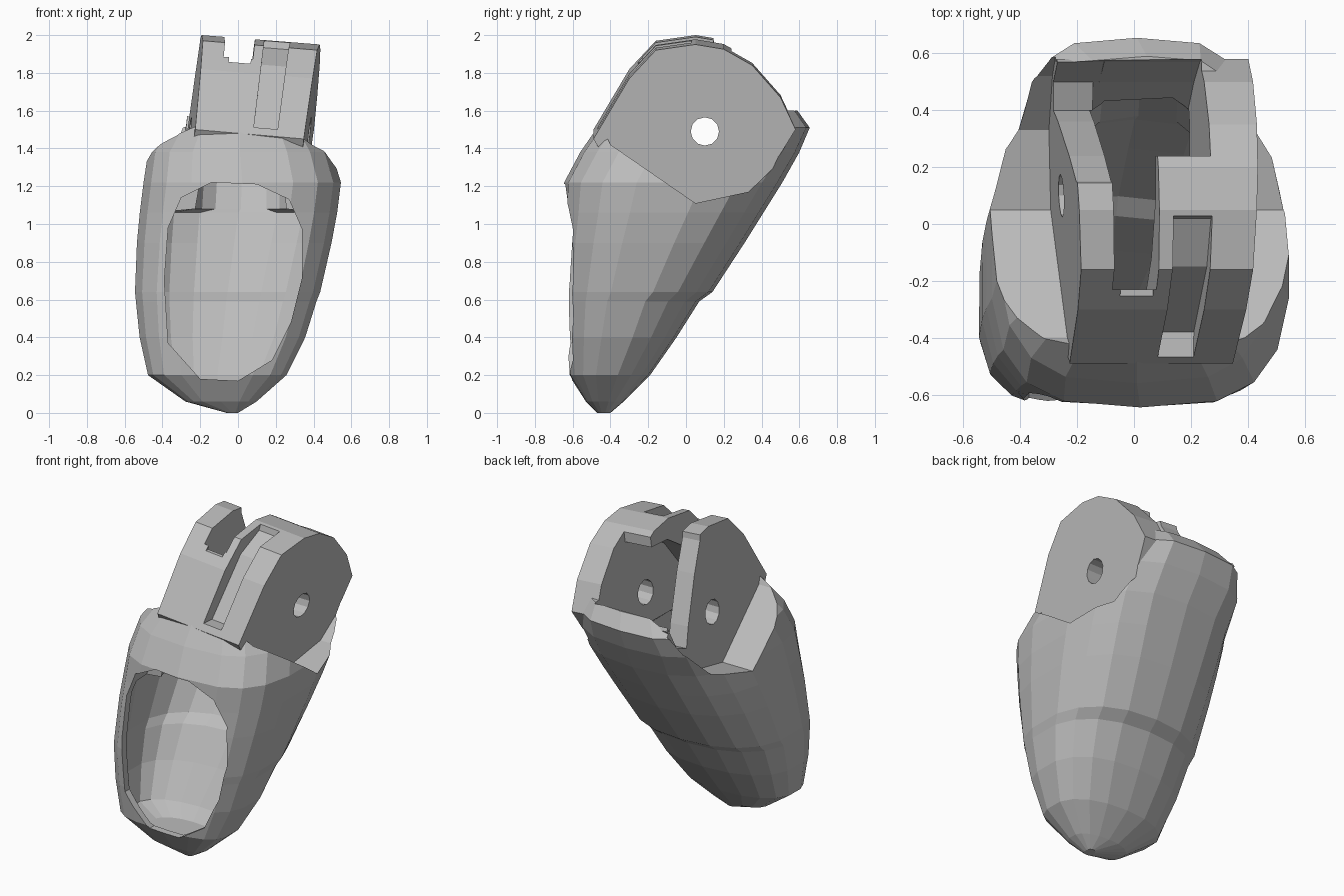
import bpy
import bmesh
import math

if "Cube" in bpy.data.objects:
    bpy.data.objects.remove(bpy.data.objects["Cube"], do_unlink=True)

grey = bpy.data.materials.new("plain grey")
grey.use_nodes = True
grey.diffuse_color = (0.5, 0.5, 0.5, 1)
grey.node_tree.nodes["Principled BSDF"].inputs["Base Color"].default_value = (0.5, 0.5, 0.5, 1)


def loft(name, rings):
    """Join rings of points into a closed solid."""
    bm = bmesh.new()
    loops = [[bm.verts.new(p) for p in ring] for ring in rings]
    n = len(loops[0])
    for a, b in zip(loops, loops[1:]):
        for i in range(n):
            j = (i + 1) % n
            bm.faces.new((a[i], a[j], b[j], b[i]))
    bm.faces.new(loops[0])
    bm.faces.new(loops[-1])
    bmesh.ops.recalc_face_normals(bm, faces=bm.faces)
    mesh = bpy.data.meshes.new(name)
    bm.to_mesh(mesh)
    bm.free()
    mesh.materials.append(grey)
    ob = bpy.data.objects.new(name, mesh)
    bpy.context.collection.objects.link(ob)
    return ob


def lean(x, y, z):
    """Fork leans sideways, widens to the back and drops to its left."""
    drop = 0.08 * (min(max(x, -0.25), 0.37) + 0.25)
    return (0.07 + (x - 0.07) * (1 + 0.15 * y) + 0.12 * (z - 1.5), y, z - drop)


def side_prism(name, profile, x0, x1):
    """Extrude a (y, z) profile across x."""
    return loft(name, [[lean(x, y, z) for y, z in profile] for x in (x0, x1)])


def combine(target, tool, operation="DIFFERENCE"):
    mod = target.modifiers.new("cut", "BOOLEAN")
    mod.operation = operation
    mod.solver = "EXACT"
    mod.object = tool
    bpy.context.view_layer.update()
    bpy.context.view_layer.objects.active = target
    bpy.ops.object.modifier_apply(modifier=mod.name)
    bpy.data.objects.remove(tool, do_unlink=True)


# Shell sections: height, x range, y range, back squareness
SECTIONS = [
    (0.0, -0.06, 0.0, -0.47, -0.40, 2.2),
    (0.06, -0.28, 0.10, -0.53, -0.33, 2.2),
    (0.20, -0.48, 0.26, -0.62, -0.19, 2.2),
    (0.40, -0.525, 0.36, -0.645, -0.05, 2.3),
    (0.59, -0.545, 0.42, -0.66, 0.07, 2.3),
    (0.64, -0.55, 0.44, -0.665, 0.14, 2.3),
    (0.90, -0.54, 0.50, -0.66, 0.31, 2.4),
    (1.06, -0.525, 0.53, -0.65, 0.41, 2.5),
    (1.22, -0.505, 0.55, -0.645, 0.51, 2.6),
    (1.38, -0.48, 0.50, -0.56, 0.60, 3.0),
    (1.51, -0.39, 0.41, -0.47, 0.655, 3.6),
    (1.60, -0.28, 0.37, -0.41, 0.59, 4.0),
]


def section(z, x0, x1, y0, y1, back, front=3.2, inset=0.0, sides=18):
    cx, cy = (x0 + x1) / 2, (y0 + y1) / 2
    rx, ry = (x1 - x0) / 2 - inset, (y1 - y0) / 2 - inset
    ring = []
    for i in range(sides):
        a = math.tau * (i + 0.5) / sides
        c, s = math.cos(a), math.sin(a)
        power = 2 / (back if s > 0 else front)
        ring.append((cx + rx * math.copysign(abs(c) ** power, c),
                     cy + ry * math.copysign(abs(s) ** power, s), z))
    return ring


body = loft("fingertip_shell", [section(*s) for s in SECTIONS])

# Fork block on top of the shell
fork = [(-0.49, 1.5), (-0.3, 1.82), (-0.16, 1.97), (0.05, 2.0),
        (0.2, 1.975), (0.35, 1.89), (0.5, 1.72), (0.58, 1.55), (0.5, 1.42),
        (0.2, 1.1), (-0.1, 1.1), (-0.4, 1.35)]
combine(body, side_prism("fork", fork, -0.25, 0.37), "UNION")

# Shoulders trimmed flush with the fork cheeks
shoulder = [(-0.4, 1.47), (0.05, 1.16), (0.33, 1.22), (0.52, 1.4), (0.62, 1.57),
            (0.8, 1.8), (0.8, 2.3), (-0.4, 2.3), (-0.6, 1.9)]
combine(body, side_prism("right_trim", shoulder, -1.2, -0.25))
combine(body, side_prism("left_trim", shoulder, 0.37, 1.2))

# Thin-walled hollow, narrowing under the fork
cavity = [section(0.14, -0.30, 0.11, -0.53, -0.32, 2.2)]
cavity += [section(*s, inset=0.042) for s in SECTIONS if 0.1 < s[0] < 1.1]
cavity.append(section(1.08, -0.26, 0.29, -0.60, 0.38, 3.0))
cavity.append(section(1.22, -0.25, 0.29, -0.57, 0.46, 3.0))
cavity.append(section(1.3, -0.16, 0.20, -0.48, 0.50, 3.0))
combine(body, loft("cavity", cavity))

# Knuckle pocket, open to the back and into the hollow
pocket = [(-0.44, 1.2), (-0.34, 1.45), (-0.12, 1.75), (0.08, 1.88), (0.24, 1.89), (0.24, 2.3),
          (0.7, 2.3), (0.57, 1.58), (0.5, 1.42), (0.36, 1.2)]
combine(body, side_prism("knuckle_pocket", pocket, -0.12, 0.21))

# Right cheek cut short ahead of the back wall
cheek_cut = [(0.1, 2.3), (0.15, 1.95), (0.24, 1.78), (0.36, 1.5), (0.4, 1.38), (0.5, 1.42),
             (0.57, 1.57), (0.65, 2.3)]
combine(body, side_prism("cheek_cut", cheek_cut, -0.27, -0.1))

# Slot between the fork cheeks
slot = [(-0.44, 1.3), (-0.23, 1.84), (-0.23, 2.3), (0.4, 2.3), (0.4, 1.3)]
combine(body, side_prism("fork_slot", slot, -0.13, 0.03))
notch = [(-0.6, 1.87), (-0.6, 2.3), (0.0, 2.3), (0.0, 1.87)]
combine(body, side_prism("front_notch", notch, -0.1, 0.02))

# Cord groove on the thick cheek
groove = [(-0.7, 1.56), (-0.38, 1.53), (-0.15, 1.87), (0.02, 1.96), (0.1, 2.3), (-0.7, 2.3)]
combine(body, side_prism("cord_groove", groove, 0.08, 0.215))

# Pivot hole
hole = [(0.1 + 0.075 * math.cos(math.tau * i / 12), 1.49 + 0.075 * math.sin(math.tau * i / 12))
        for i in range(12)]
combine(body, loft("pivot_hole", [[(x, y, z) for y, z in hole] for x in (-1, 1)]))

# Nail window in the front
window = [(-0.39, 0.7), (-0.37, 0.37), (-0.2, 0.18), (0.0, 0.17), (0.18, 0.28), (0.28, 0.48),
          (0.34, 0.72), (0.34, 0.97), (0.27, 1.13), (0.1, 1.21), (-0.14, 1.22), (-0.3, 1.14),
          (-0.37, 0.98)]
combine(body, loft("nail_window", [[(x, y, z) for x, z in window] for y in (-0.9, -0.45)]))

# One flat-shaded material throughout
body.data.materials.clear()
body.data.materials.append(grey)
for face in body.data.polygons:
    face.material_index = 0
    face.use_smooth = False
